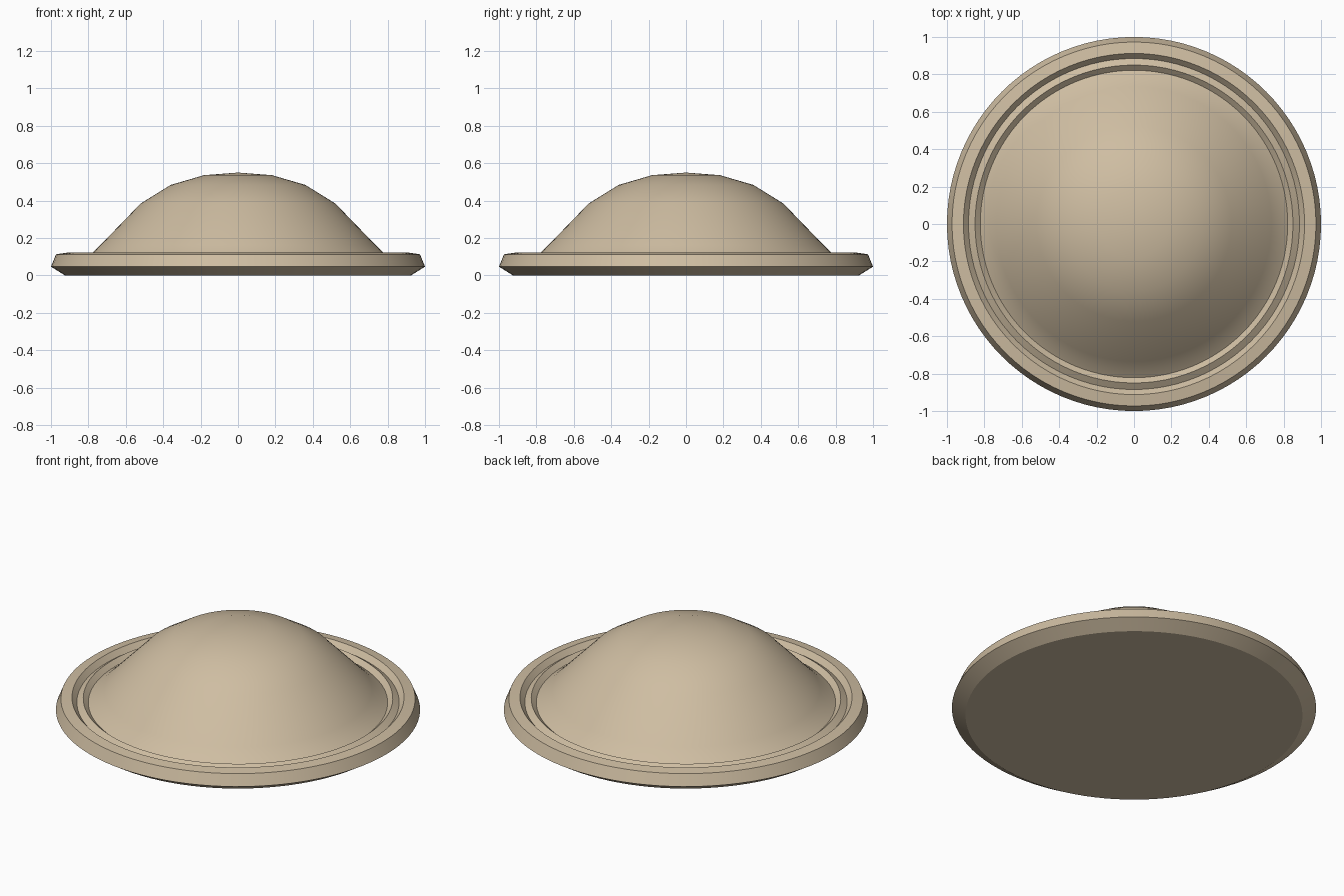
import bpy, math

if "Cube" in bpy.data.objects:
    bpy.data.objects.remove(bpy.data.objects["Cube"])

SEGMENTS = 96


def lathe(name, profile, segments):
    """Revolve (radius, z) points around z; radius 0 gives a pole."""
    verts, faces, rings = [], [], []
    for r, z in profile:
        n = 1 if r == 0 else segments
        rings.append(range(len(verts), len(verts) + n))
        for i in range(n):
            a = 2 * math.pi * i / segments
            verts.append((r * math.cos(a), r * math.sin(a), z))
    for low, high in zip(rings, rings[1:]):
        for i in range(segments):
            j = (i + 1) % segments
            if len(low) == 1:
                faces.append((low[0], high[j], high[i]))
            elif len(high) == 1:
                faces.append((low[i], low[j], high[0]))
            else:
                faces.append((low[i], low[j], high[j], high[i]))
    mesh = bpy.data.meshes.new(name)
    mesh.from_pydata(verts, [], faces)
    obj = bpy.data.objects.new(name, mesh)
    bpy.context.collection.objects.link(obj)
    return obj


# one profile: flat underside, bevelled rim, grooved ring, shallow dome
profile = [
    (0, 0), (0.925, 0),
    (1.0, 0.047), (0.973, 0.113), (0.912, 0.122),
    (0.885, 0.092), (0.85, 0.115), (0.822, 0.09),
    (0.78, 0.12), (0.735, 0.163),
    (0.52, 0.385), (0.36, 0.484), (0.182, 0.536), (0, 0.55),
]
dome = lathe("domed_disc", profile, SEGMENTS)

tan = bpy.data.materials.new("tan")
tan.diffuse_color = (0.62, 0.51, 0.36, 1)
tan.use_nodes = True
tan.node_tree.nodes["Principled BSDF"].inputs["Base Color"].default_value = tan.diffuse_color
dome.data.materials.append(tan)

bpy.context.view_layer.objects.active = dome
dome.select_set(True)
bpy.ops.object.shade_smooth_by_angle(angle=math.radians(30))
